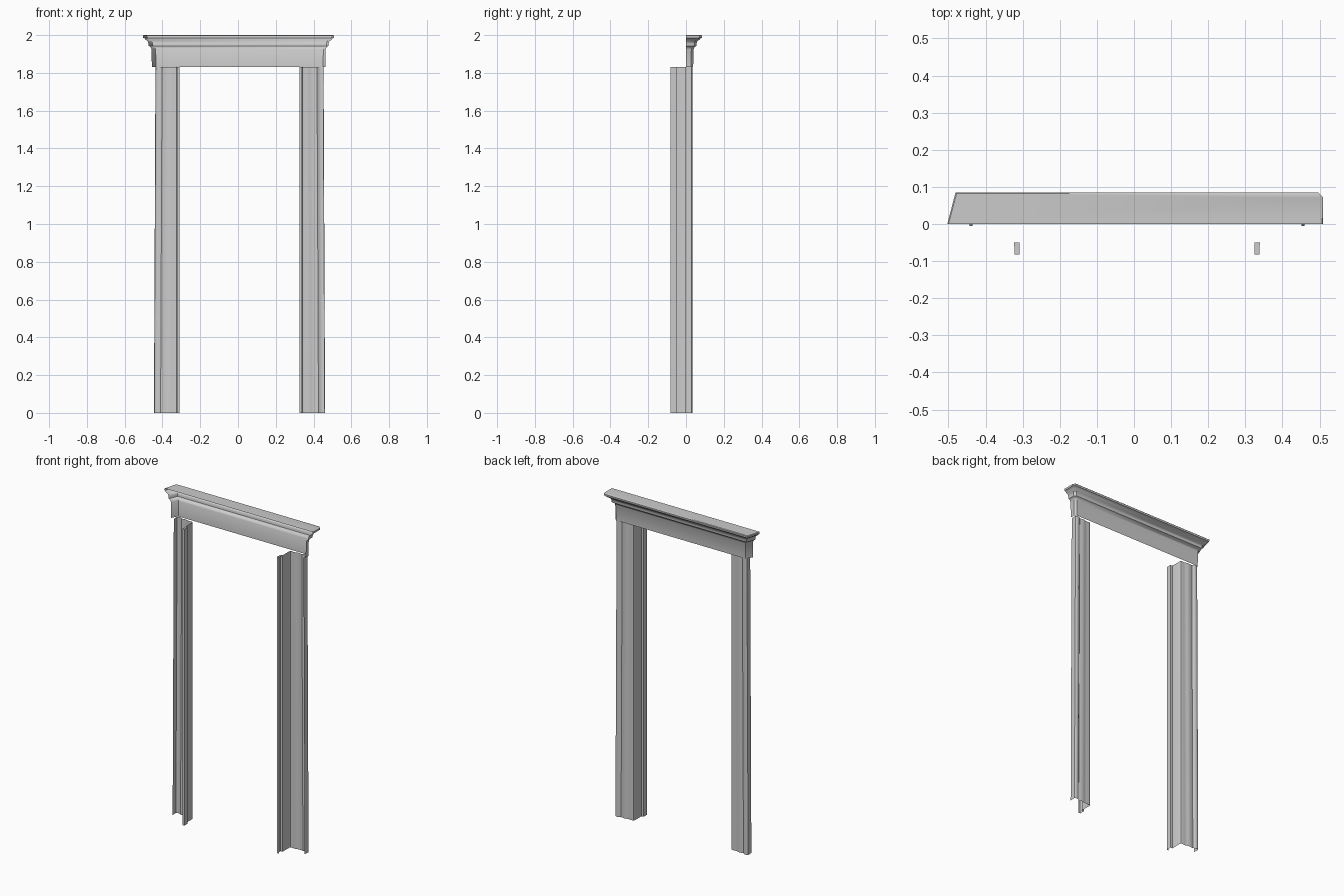
import bpy, bmesh

old = bpy.data.objects.get("Cube")
if old:
    bpy.data.objects.remove(old, do_unlink=True)

paint = bpy.data.materials.new("light_grey_paint")
paint.use_nodes = True
grey = (0.6, 0.6, 0.6, 1)
paint.diffuse_color = grey
paint.node_tree.nodes["Principled BSDF"].inputs["Base Color"].default_value = grey


def loft(name, rows, flip=False, caps=()):
    """Skin a list of equal-length point rows; caps are vertex index groups in the last row."""
    bm = bmesh.new()
    grid = [[bm.verts.new(p) for p in row] for row in rows]
    for low, high in zip(grid, grid[1:]):
        for i in range(len(low) - 1):
            face = [low[i], low[i + 1], high[i + 1], high[i]]
            bm.faces.new(face[::-1] if flip else face)
    for cap in caps:
        face = bm.faces.new([grid[-1][i] for i in cap])
        face.normal_update()
        if face.normal.z < 0:
            face.normal_flip()
    mesh = bpy.data.meshes.new(name)
    bm.to_mesh(mesh)
    bm.free()
    mesh.materials.append(paint)
    obj = bpy.data.objects.new(name, mesh)
    bpy.context.collection.objects.link(obj)
    bpy.ops.object.select_all(action='DESELECT')
    obj.select_set(True)
    bpy.context.view_layer.objects.active = obj
    bpy.ops.object.shade_smooth_by_angle(angle=0.7)
    return obj


# Side posts: moulded casing, jamb and door stop as one open shell
TOP = 1.83
casing = [(0.435, -0.005), (0.437, 0.03), (0.43, 0.035), (0.415, 0.034),
          (0.402, 0.025), (0.388, 0.027), (0.375, 0.029), (0.362, 0.025),
          (0.345, 0.022), (0.335, 0.025), (0.326, 0.022), (0.323, 0.015)]
jamb = [(0.323, -0.05), (0.309, -0.05), (0.309, -0.082), (0.322, -0.082)]
profile = casing + jamb
stop_cap = range(len(casing), len(profile))
for name, side, shift in (("right_post", -1, 0), ("left_post", 1, 0.016)):
    rows = []
    for z, flare in ((0, 0.008), (TOP, 0)):
        rows.append([(side * (x + shift + flare * (x > 0.34)), y, z) for x, y in profile])
    loft(name, rows, flip=side < 0, caps=[stop_cap])

# Lintel: crown profile (overhang, height) wrapped round three sides, open at the wall
crown = [(0.038, TOP), (0.04, 1.925), (0.045, 1.937), (0.055, 1.943), (0.056, 1.955),
         (0.06, 1.968), (0.072, 1.976), (0.078, 1.984), (0.084, 1.986),
         (0.085, 1.997), (0.082, 2.0)]
rows = []
for out, z in crown:
    left, right = 0.424 + out, -0.41 - out
    rows.append([(left, 0, z), (left, out - 0.012, z), (left - 0.012, out, z),
                 (right + 0.014, out, z), (right - 0.008, 0, z)])
loft("lintel", rows, caps=[range(5)])
